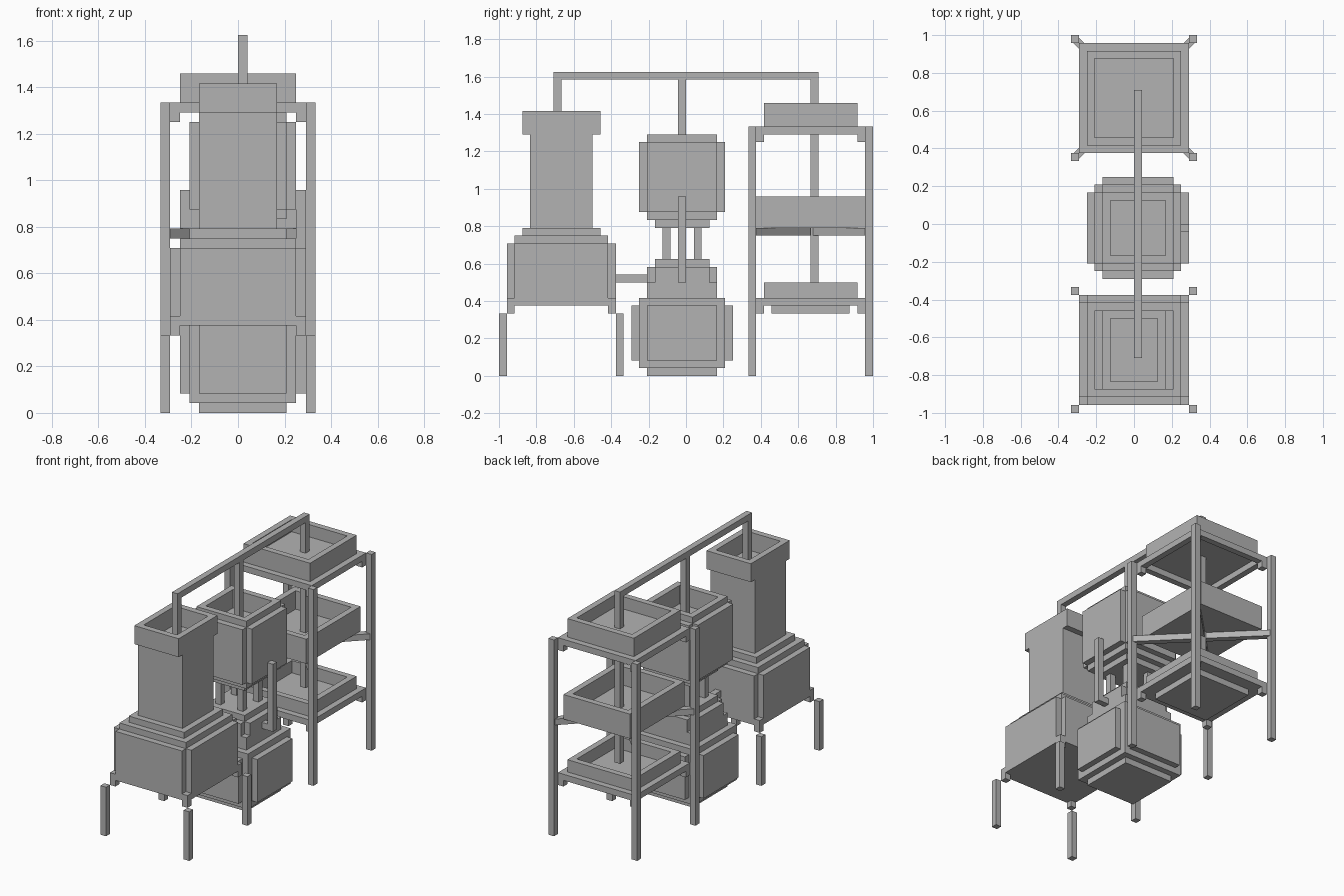
import bpy, bmesh, math
from mathutils import Matrix, Vector

if "Cube" in bpy.data.objects:
    bpy.data.objects.remove(bpy.data.objects["Cube"])

U = 1 / 24  # grid unit of the blocky style
grey = bpy.data.materials.new("plain_grey")
grey.diffuse_color = (0.45, 0.45, 0.45, 1)
grey.use_nodes = True
grey.node_tree.nodes["Principled BSDF"].inputs["Base Color"].default_value = grey.diffuse_color


def part(name, boxes, turn=0, at=(0, 0, 0)):
    """One object from boxes (x0, x1, y0, y1, z0, z1) in grid units."""
    bm = bmesh.new()
    for x0, x1, y0, y1, z0, z1 in boxes:
        m = Matrix.Translation(Vector((x0 + x1, y0 + y1, z0 + z1)) * U / 2)
        m = m @ Matrix.Diagonal(((x1 - x0) * U, (y1 - y0) * U, (z1 - z0) * U, 1))
        bmesh.ops.create_cube(bm, size=1, matrix=m)
    me = bpy.data.meshes.new(name)
    bm.to_mesh(me)
    bm.free()
    me.materials.append(grey)
    ob = bpy.data.objects.new(name, me)
    ob.location = Vector(at) * U
    ob.rotation_euler.z = math.radians(turn)
    bpy.context.collection.objects.link(ob)
    return ob


def block(cx, cy, w, d, z0, z1):
    return (cx - w / 2, cx + w / 2, cy - d / 2, cy + d / 2, z0, z1)


def ring(cx, cy, w, d, z0, z1, t=1):
    """Four walls around an open middle."""
    x, y = w / 2, d / 2
    return [(cx - x, cx + x, cy - y, cy - y + t, z0, z1),
            (cx - x, cx + x, cy + y - t, cy + y, z0, z1),
            (cx - x, cx - x + t, cy - y + t, cy + y - t, z0, z1),
            (cx + x - t, cx + x, cy - y + t, cy + y - t, z0, z1)]


def corners(cy, r, z0, z1, cx=0):
    """Four unit-square posts whose centres lie r from the middle."""
    return [block(cx + sx * r, cy + sy * r, 1, 1, z0, z1)
            for sx in (-1, 1) for sy in (-1, 1)]


F, B = -16, 16        # centres of furnace and tray rack
TX, TY = 0.5, -0.5    # centre of the tanks

# Furnace with chimney
part("furnace_legs", corners(F, 7.5, 0, 8))
part("furnace_body", [block(0, F, 12, 14, 9, 17), block(0, F, 14, 12, 9, 17)])
part("furnace_brackets", corners(F, 6.5, 8, 10))
part("furnace_steps", [block(0, F, 12, 12, 17, 18), block(0, F, 10, 10, 18, 19)])
part("chimney", [block(0, F, 8, 8, 19, 31)])
part("chimney_cap", ring(0, F, 8, 10, 31, 34))

# Lower tank, rounded in steps
part("lower_tank", [block(TX, TY, 13, 9, 2, 9), block(TX, TY, 9, 13, 2, 9),
                    block(TX, TY, 11, 11, 1, 10), block(TX, TY, 9, 9, 0, 12)])
part("lower_tank_neck", [block(TX, TY, 9, 7, 12, 14), block(TX, TY, 7, 9, 12, 14),
                         block(TX, TY, 7, 7, 14, 15)])
part("tank_posts", corners(TY, 2, 15, 19, TX))

# Upper tank, open at the top
part("upper_tank", [block(TX, TY, 7, 7, 19, 20), block(TX, TY, 9, 9, 20, 22),
                    block(TX, TY, 9, 9, 22, 28)]
     + ring(TX, TY, 11, 9, 21, 30) + ring(TX, TY, 9, 11, 21, 30)
     + ring(TX, TY, 9, 9, 28, 31))

# Pipes
part("side_pipe", [(6, 7, -1, 0, 12, 23), (5, 6, -1, 0, 12, 13)])
part("furnace_pipe", [(0, 1, -9, -5, 12, 13)])
part("top_pipe", [(0, 1, -17, 17, 38, 39), (0, 1, -17, -16, 31, 38),
                  (0, 1, -1, 0, 28, 38), (0, 1, 16, 17, 11, 38)])

# Tray rack
part("rack_legs", corners(B, 7.5, 0, 32))
part("top_tray_frame", ring(0, B, 14, 14, 31, 32) + corners(B, 6.5, 30, 31))
part("top_tray", [block(0, B, 12, 12, 32, 33)] + ring(0, B, 12, 12, 33, 35))
part("middle_tray", [block(0, B, 12, 14, 19, 20)] + ring(0, B, 12, 14, 20, 23))
part("bottom_tray_plate", [block(0, B, 14, 14, 9, 10), block(0, B, 10, 10, 8, 9)]
     + corners(B, 6.5, 8, 9))
part("bottom_tray", ring(0, B, 12, 12, 10, 12))
for a in (45, -45):
    part("diagonal_brace", [(-10.6, 10.6, -0.5, 0.5, 18, 19)], a, (0, B, 0))
